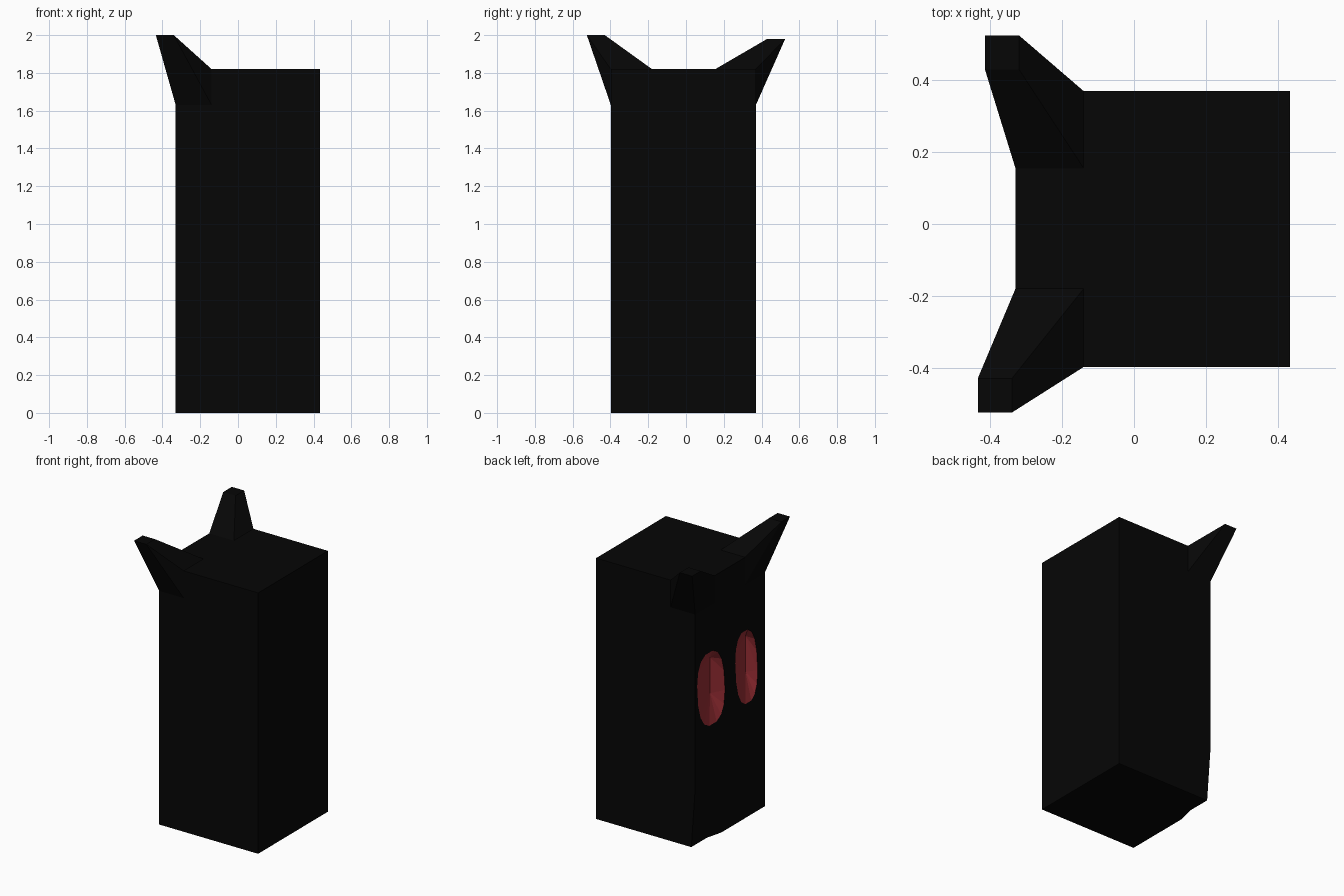
import bpy, bmesh, math

old = bpy.data.objects.get("Cube")
if old:
    bpy.data.objects.remove(old, do_unlink=True)

X0, X1, Y0, Y1, TOP = -0.33, 0.434, -0.398, 0.37, 1.82


def material(name, rgb):
    m = bpy.data.materials.new(name)
    m.use_nodes = True
    m.diffuse_color = (*rgb, 1)
    bsdf = next(n for n in m.node_tree.nodes if n.type == 'BSDF_PRINCIPLED')
    bsdf.inputs["Base Color"].default_value = (*rgb, 1)
    return m


black = material("near black", (0.0019, 0.0019, 0.0019))
red = material("dark red", (0.33, 0.028, 0.036))


def finish(bm, name):
    bmesh.ops.recalc_face_normals(bm, faces=bm.faces)
    me = bpy.data.meshes.new(name)
    bm.to_mesh(me)
    bm.free()
    ob = bpy.data.objects.new(name, me)
    bpy.context.collection.objects.link(ob)
    me.materials.append(black)
    me.materials.append(red)
    return ob


def hull(points, name):
    bm = bmesh.new()
    for p in points:
        bm.verts.new(p)
    bmesh.ops.convex_hull(bm, input=bm.verts)
    loose = [v for v in bm.verts if not v.link_faces]
    bmesh.ops.delete(bm, geom=loose, context='VERTS')
    return finish(bm, name)


def box(xs, ys, zs):
    return [(x, y, z) for x in xs for y in ys for z in zs]


def rounded(t):
    # Flattens a circle coordinate toward a rounded rectangle
    return math.copysign(abs(t) ** 0.8, t)


# Block body, with one lower corner of the face pushed in
bm = bmesh.new()
bmesh.ops.create_cube(bm, size=1)
for v in bm.verts:
    v.co = (X1 if v.co.x > 0 else X0, Y1 if v.co.y > 0 else Y0, TOP if v.co.z > 0 else 0)
for co, no in (((0, 0, 0.42), (0, 0, 1)), ((0, 0.08, 0), (0, 1, 0)), ((0, 0.2, 0), (0, 1, 0))):
    bmesh.ops.bisect_plane(bm, geom=bm.verts[:] + bm.edges[:] + bm.faces[:],
                           plane_co=co, plane_no=no)
for v in bm.verts:
    if v.co.x < 0 and v.co.z < 0.01 and v.co.y > 0.1:
        v.co.x += 0.03
bmesh.ops.triangulate(bm, faces=[f for f in bm.faces if f.calc_center_median().z < 0.42])
body = finish(bm, "body")

# Sunken oval eyes with an off-centre upright crease
for side, y, half_width in (("left", 0.195, 0.15), ("right", -0.195, 0.12)):
    points = []
    for i in range(16):
        a = math.tau * (i + 0.5) / 16
        dz = 0.26 * rounded(math.sin(a))
        dy = half_width * rounded(math.cos(a)) + 0.08 * dz
        for x, s in ((X0, 1), (X0 - 0.02, 1.02)):
            points.append((x, y + s * dy, 1.05 + s * dz))
    points += [(X0 + 0.06, y - 0.075, 1.05 + dz) for dz in (-0.08, 0.17)]
    cutter = hull(points, side + "_eye_cutter")
    for f in cutter.data.polygons:
        f.material_index = 1
    cutter.hide_render = True
    mod = body.modifiers.new("eye", 'BOOLEAN')
    mod.operation, mod.solver, mod.object = 'DIFFERENCE', 'EXACT', cutter
    bpy.context.view_layer.objects.active = body
    bpy.ops.object.modifier_apply(modifier=mod.name)
    bpy.data.objects.remove(cutter, do_unlink=True)

# Flat-tipped horns flaring out of the two upper face corners
tip = 0.095
for name, y_out, y_in, tip_x, tip_y, tip_z in (
        ("front_horn", Y0, -0.18, -0.435, -0.525, 2.0),
        ("back_horn", Y1, 0.155, -0.415, 0.43, 1.98)):
    base = box((X0, -0.14), (y_out, y_in), (1.63, TOP))
    end = box((tip_x, tip_x + tip), (tip_y, tip_y + tip), (tip_z,))
    hull(base + end, name)
